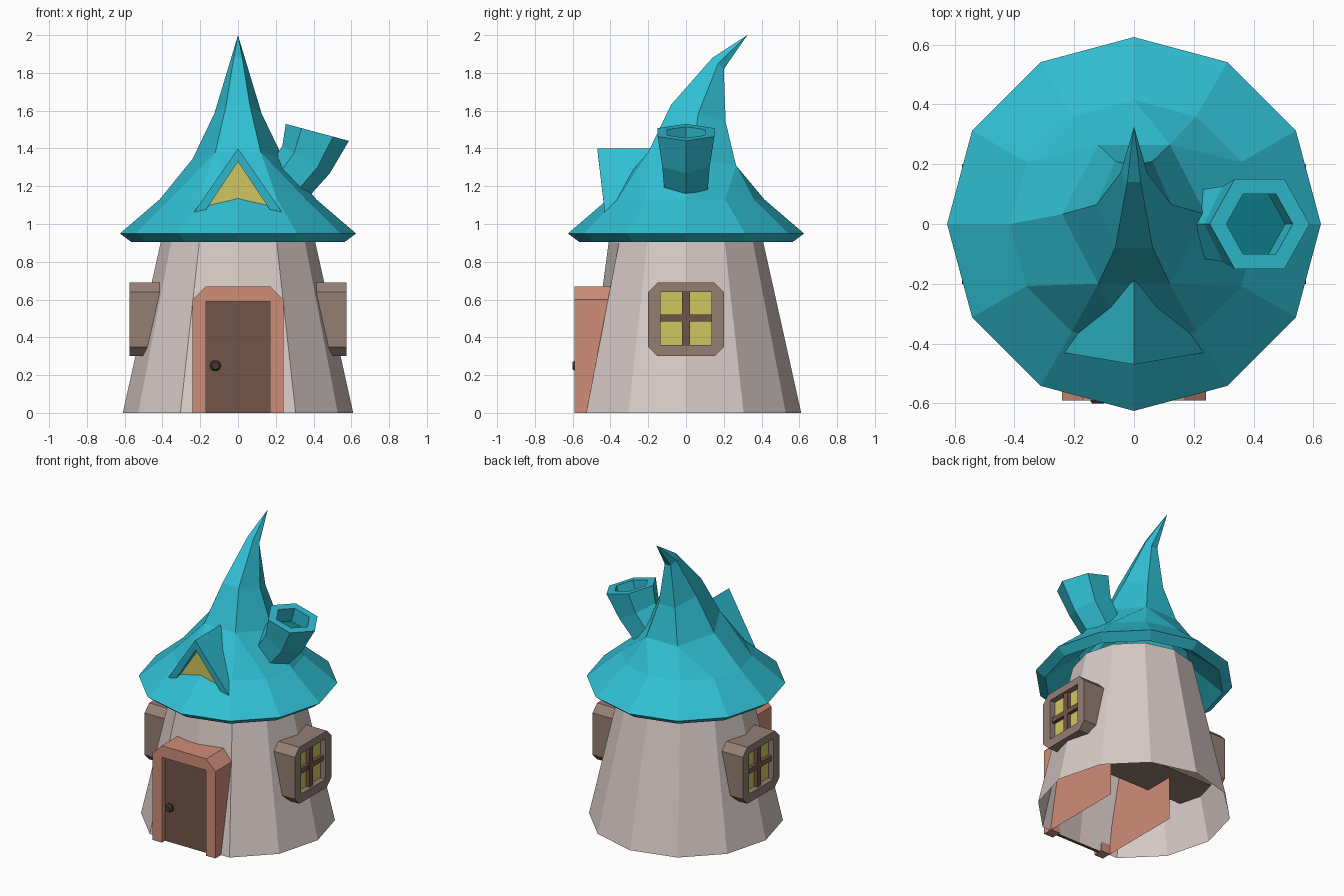
import bpy, bmesh
from math import sin, cos, radians
from mathutils import Vector

cube = bpy.data.objects.get("Cube")
if cube:
    bpy.data.objects.remove(cube, do_unlink=True)


def material(name, hex_code):
    def lin(i):
        c = int(hex_code[i:i + 2], 16) / 255
        return ((c + 0.055) / 1.055) ** 2.4
    color = (lin(0), lin(2), lin(4), 1)
    m = bpy.data.materials.new(name)
    m.use_nodes = True
    m.diffuse_color = color
    m.node_tree.nodes["Principled BSDF"].inputs["Base Color"].default_value = color
    return m


TEAL = material("teal roof", "30bfd3")
DEEP = material("deep teal", "0f7f89")
PLASTER = material("pale plaster", "d8cac7")
ORANGE = material("terracotta trim", "d08d79")
DOOR = material("brown door", "73554a")
KNOB = material("dark metal", "463a34")
TAUPE = material("taupe frame", "957f74")
GLASS = material("yellow glass", "d0c65e")


def loft(name, rings, mat, caps=(None, None), closed=True):
    """Skin equal rings of points; each cap is a material or None for open."""
    bm = bmesh.new()
    vs = [[bm.verts.new(p) for p in r] for r in rings]
    n = len(vs[0])
    for a, b in zip(vs, vs[1:]):
        for i in range(n if closed else n - 1):
            j = (i + 1) % n
            bm.faces.new((a[i], a[j], b[j], b[i]))
    mats = [mat]
    for ring, cap in ((vs[0][::-1], caps[0]), (vs[-1], caps[1])):
        if cap:
            if cap not in mats:
                mats.append(cap)
            bm.faces.new(ring).material_index = mats.index(cap)
    bmesh.ops.remove_doubles(bm, verts=bm.verts, dist=0.0005)
    bmesh.ops.recalc_face_normals(bm, faces=bm.faces)
    me = bpy.data.meshes.new(name)
    bm.to_mesh(me)
    bm.free()
    for m in mats:
        me.materials.append(m)
    ob = bpy.data.objects.new(name, me)
    bpy.context.collection.objects.link(ob)
    return ob


def box(name, lo, hi, mat):
    rings = [[(x, lo[1], lo[2]), (x, hi[1], lo[2]), (x, hi[1], hi[2]), (x, lo[1], hi[2])]
             for x in (lo[0], hi[0])]
    return loft(name, rings, mat, (mat, mat))


def circle(r, z, n=12):
    return [Vector((r * cos(radians(360 / n * i)), r * sin(radians(360 / n * i)), z))
            for i in range(n)]


# Tower wall, flattened at the foot behind the door
wall = [circle(0.61, 0), circle(0.41, 0.9), circle(0.39, 0.99)]
wall[0][9].y = -0.53
loft("wall", wall, PLASTER)

# Roof: twelve-sided brim that narrows to a six-sided, backward-leaning tip
PAIR = [0, 2, 2, 2, 4, 4, 6, 8, 8, 8, 10, 10]


def leaning(half_x, front, back):
    mid = [(f + b) / 2 for f, b in zip(front, back)]
    half = [(b - f) / 2 / 0.866 for f, b in zip(front, back)]
    return [(half_x * cos(radians(30 * k)), mid[0] + half[0] * sin(radians(30 * k)),
             mid[1] + half[1] * sin(radians(30 * k))) for k in PAIR]


loft("roof", [circle(0.35, 1.08), circle(0.565, 0.905), circle(0.625, 0.95), circle(0.415, 1.13),
              leaning(0.24, (-0.2, 1.38), (0.265, 1.31)),
              leaning(0.125, (-0.08, 1.63), (0.21, 1.54)),
              leaning(0.045, (0.14, 1.88), (0.2, 1.82)),
              [(0, 0.325, 2)] * 12], TEAL)

# Dormer with a recessed window
outer = [(-0.235, -0.43, 1.06), (0.235, -0.43, 1.06), (0, -0.47, 1.4)]
inner = [(-0.18, -0.43, 1.06), (0.18, -0.43, 1.06), (0, -0.462, 1.33)]
loft("dormer", [[(x, -0.15, z) for x, y, z in outer], outer, inner,
                [(x, -0.41, z) for x, y, z in inner]], TEAL, (None, GLASS))


# Bent chimney with a hollow mouth
def tilted(x, z, r, tilt):
    t = radians(tilt)
    return [(x + p.x * cos(t), p.y, z - p.x * sin(t)) for p in circle(r, 0, 6)]


loft("chimney", [tilted(0.25, 1.2, 0.13, 45), tilted(0.36, 1.34, 0.145, 30),
                 tilted(0.42, 1.485, 0.173, 15), tilted(0.42, 1.485, 0.115, 15),
                 tilted(0.395, 1.39, 0.115, 15)], TEAL, (TEAL, DEEP))

# Door frame, its lining that runs inside, and the door
arch = [(-0.24, 0), (-0.24, 0.6), (-0.17, 0.67), (0.17, 0.67), (0.24, 0.6), (0.24, 0)]
opening = [(0.17, 0), (0.17, 0.59), (-0.17, 0.59), (-0.17, 0)]


def at_y(profile, y):
    return [(x, y, z) for x, z in profile]


loft("door_frame", [at_y(arch + opening, -0.59), at_y(arch + opening, -0.52)], ORANGE, (ORANGE, ORANGE))
loft("door_lining", [at_y(arch, -0.52), at_y(arch, 0.06)], ORANGE, closed=False)
box("door", (-0.17, -0.555, 0), (0.17, -0.535, 0.59), DOOR)

# Door knob on a short stem
knob = [(0.012, -0.55), (0.012, -0.565), (0.028, -0.572), (0.03, -0.585), (0.02, -0.6)]
loft("door_knob", [[(-0.12 + p.x, y, 0.25 + p.y) for p in circle(r, 0, 10)] for r, y in knob],
     KNOB, (KNOB, KNOB))

# Window box running through the tower, with recessed panes at both ends
oct_outer = [(-0.2, 0.35), (-0.15, 0.3), (0.15, 0.3), (0.2, 0.35),
             (0.2, 0.64), (0.15, 0.69), (-0.15, 0.69), (-0.2, 0.64)]
pane = [(y, z) for y, z in ((-0.135, 0.36), (0.135, 0.36), (0.135, 0.64), (-0.135, 0.64))
        for _ in range(2)]


def at_x(profile, x):
    return [(x, y, z) for y, z in profile]


loft("window_box", [at_x(pane, -0.535), at_x(pane, -0.575), at_x(oct_outer, -0.575),
                    at_x(oct_outer, 0.575), at_x(pane, 0.575), at_x(pane, 0.535)],
     TAUPE, (GLASS, GLASS))
for side, s in (("left", 1), ("right", -1)):
    x0, x1 = sorted((s * 0.534, s * 0.56))
    box(side + "_window_upright", (x0, -0.02, 0.36), (x1, 0.02, 0.64), DOOR)
    box(side + "_window_crossbar", (x0, -0.135, 0.485), (x1 - 0.001, 0.135, 0.52), DOOR)
